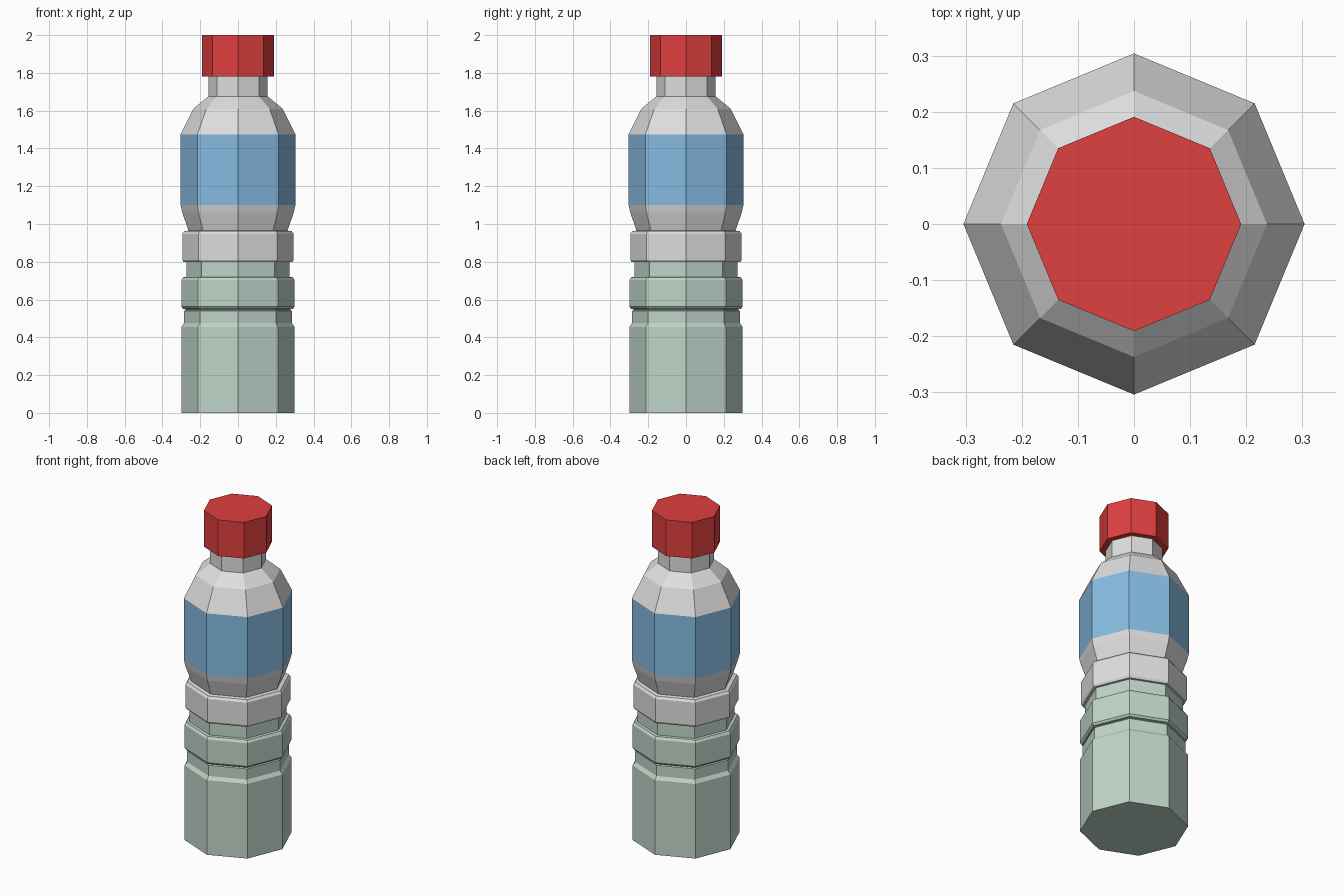
import bpy, bmesh, math

if "Cube" in bpy.data.objects:
    bpy.data.objects.remove(bpy.data.objects["Cube"])

SIDES = 8


def material(name, rgb):
    m = bpy.data.materials.new(name)
    m.diffuse_color = (*rgb, 1.0)
    m.use_nodes = True
    m.node_tree.nodes["Principled BSDF"].inputs["Base Color"].default_value = m.diffuse_color
    return m


white = material("pale grey plastic", (0.74, 0.74, 0.74))
green = material("pale green plastic", (0.53, 0.67, 0.59))
blue = material("label blue", (0.24, 0.50, 0.76))
red = material("cap red", (0.74, 0.05, 0.05))


def lathe(name, profile, mat, cap_bottom=False, cap_top=False):
    """Turn a (radius, height) profile into a flat-faced octagonal part."""
    bm = bmesh.new()
    rings = []
    for r, z in profile:
        rings.append([bm.verts.new((r * math.cos(math.tau * i / SIDES),
                                    r * math.sin(math.tau * i / SIDES), z))
                      for i in range(SIDES)])
    for a, b in zip(rings, rings[1:]):
        for i in range(SIDES):
            j = (i + 1) % SIDES
            bm.faces.new((a[i], a[j], b[j], b[i]))
    if cap_bottom:
        bm.faces.new(rings[0][::-1])
    if cap_top:
        bm.faces.new(rings[-1])
    me = bpy.data.meshes.new(name)
    bm.to_mesh(me)
    bm.free()
    me.materials.append(mat)
    ob = bpy.data.objects.new(name, me)
    bpy.context.collection.objects.link(ob)
    return ob


# Lower body with grooves and one raised grip ring
lathe("lower_body", [
    (0.30, 0.0), (0.30, 0.455), (0.285, 0.475), (0.285, 0.54),
    (0.276, 0.544), (0.276, 0.548), (0.29, 0.55), (0.30, 0.562),
    (0.30, 0.703), (0.29, 0.718), (0.273, 0.72), (0.273, 0.798)],
    green, cap_bottom=True)

# Upper grip ring and waist, flaring out to the label
lathe("grip_ring_and_waist", [
    (0.273, 0.798), (0.288, 0.798), (0.295, 0.81), (0.295, 0.948),
    (0.285, 0.962), (0.262, 0.965), (0.295, 1.06), (0.304, 1.10)], white)

# Label band
lathe("label", [(0.304, 1.10), (0.304, 1.474)], blue)

# Shoulder and neck
lathe("shoulder_and_neck", [
    (0.304, 1.474), (0.237, 1.61), (0.157, 1.676), (0.157, 1.78)], white)

# Screw cap
lathe("cap", [(0.157, 1.78), (0.191, 1.78), (0.191, 2.0)], red, cap_top=True)
